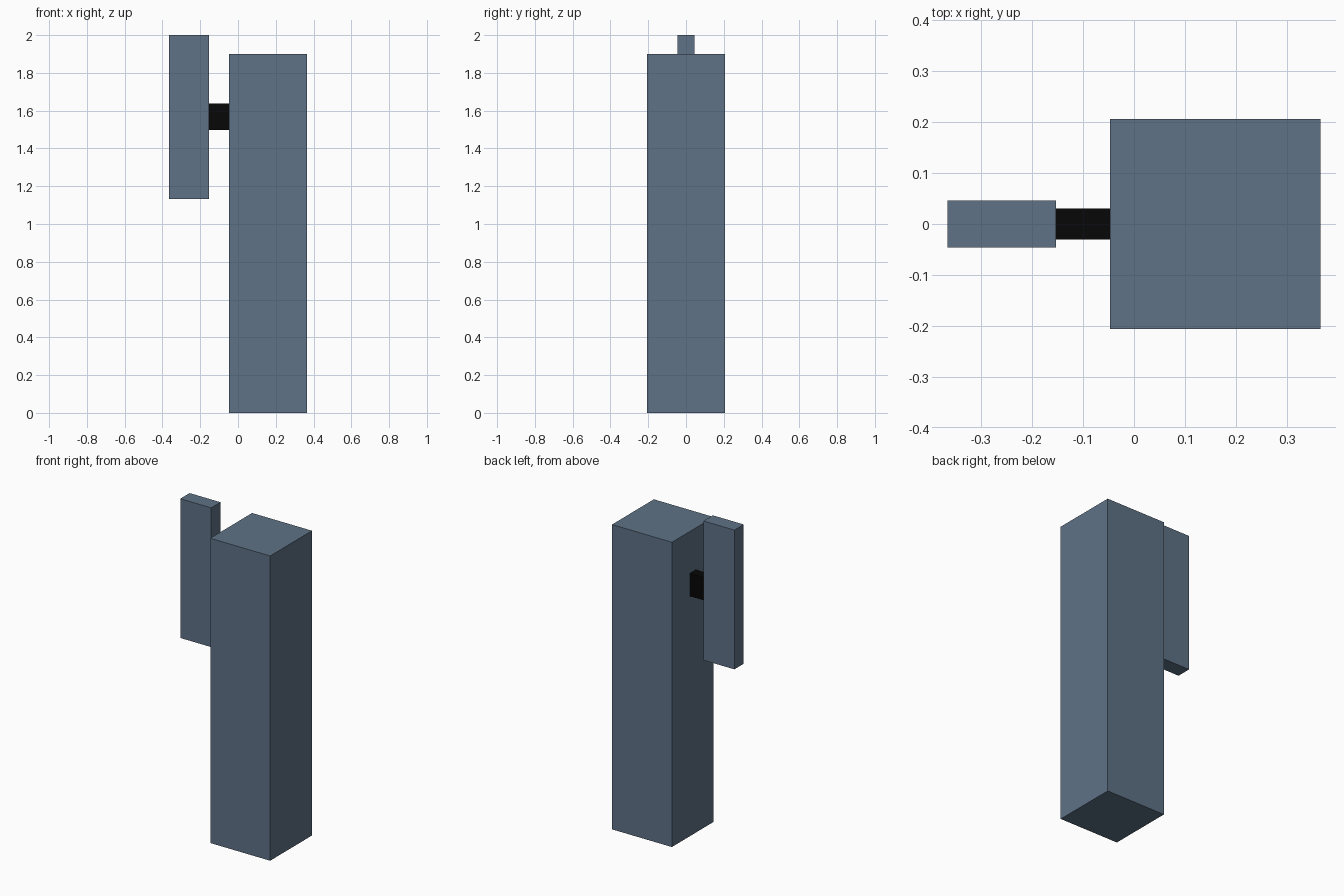
import bpy

if "Cube" in bpy.data.objects:
    bpy.data.objects.remove(bpy.data.objects["Cube"])


def material(name, rgb):
    mat = bpy.data.materials.new(name)
    mat.diffuse_color = (*rgb, 1.0)
    mat.use_nodes = True
    mat.node_tree.nodes["Principled BSDF"].inputs["Base Color"].default_value = mat.diffuse_color
    return mat


def box(name, lo, hi, mat):
    """Axis-aligned box between two corners."""
    center = [(a + b) / 2 for a, b in zip(lo, hi)]
    bpy.ops.mesh.primitive_cube_add(size=1, location=center)
    obj = bpy.context.object
    obj.name = name
    obj.scale = [b - a for a, b in zip(lo, hi)]
    bpy.ops.object.transform_apply(location=False, rotation=False, scale=True)
    obj.data.materials.append(mat)
    return obj


slate = material("slate_blue", (0.112, 0.168, 0.238))
black = material("black", (0.002, 0.002, 0.002))

# Tall square post
box("main_post", (-0.047, -0.206, 0.0), (0.366, 0.206, 1.90), slate)
# Thin upright slab beside the post
box("side_slab", (-0.366, -0.046, 1.132), (-0.153, 0.046, 2.0), slate)
# Small bar joining slab and post
box("connector", (-0.153, -0.030, 1.497), (-0.047, 0.030, 1.639), black)
